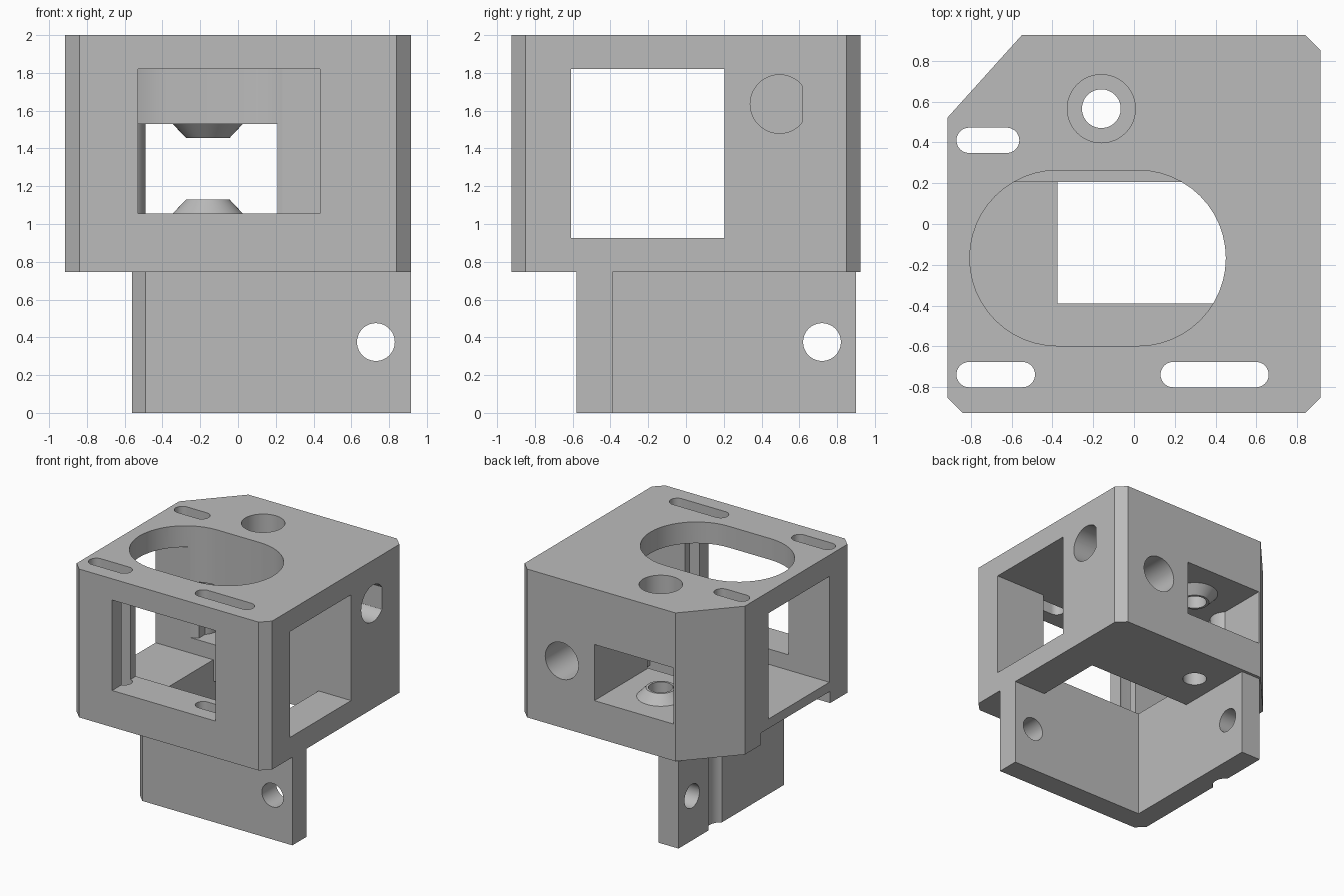
import bpy, bmesh, math

cube = bpy.data.objects.get("Cube")
if cube:
    bpy.data.objects.remove(cube, do_unlink=True)

grey = bpy.data.materials.new("plain grey")
grey.use_nodes = True
grey.diffuse_color = (0.5, 0.5, 0.5, 1)
grey.node_tree.nodes["Principled BSDF"].inputs["Base Color"].default_value = (0.5, 0.5, 0.5, 1)


def prism(name, outline, low, high):
    """Extrude an outline in x and y from one height to another."""
    bm = bmesh.new()
    base = bm.faces.new([bm.verts.new((x, y, low)) for x, y in outline])
    top = bmesh.ops.extrude_face_region(bm, geom=[base])["geom"]
    for v in top:
        if isinstance(v, bmesh.types.BMVert):
            v.co.z = high
    bmesh.ops.recalc_face_normals(bm, faces=bm.faces)
    mesh = bpy.data.meshes.new(name)
    bm.to_mesh(mesh)
    bm.free()
    mesh.materials.append(grey)
    ob = bpy.data.objects.new(name, mesh)
    bpy.context.collection.objects.link(ob)
    return ob


def box(name, x0, x1, y0, y1, z0, z1):
    return prism(name, [(x0, y0), (x1, y0), (x1, y1), (x0, y1)], z0, z1)


def slot(name, x0, x1, y, r, z0, z1, steps=24):
    """Upright prism with two rounded ends."""
    pts = []
    for cx, start in ((x1 - r, -math.pi / 2), (x0 + r, math.pi / 2)):
        for i in range(steps + 1):
            a = start + math.pi * i / steps
            pts.append((cx + r * math.cos(a), y + r * math.sin(a)))
    return prism(name, pts, z0, z1)


def cone(name, x, y, r0, r1, z0, z1, steps=48):
    bm = bmesh.new()
    bmesh.ops.create_cone(bm, cap_ends=True, segments=steps, radius1=r0, radius2=r1, depth=z1 - z0)
    bmesh.ops.translate(bm, verts=bm.verts, vec=(x, y, (z0 + z1) / 2))
    mesh = bpy.data.meshes.new(name)
    bm.to_mesh(mesh)
    bm.free()
    mesh.materials.append(grey)
    ob = bpy.data.objects.new(name, mesh)
    bpy.context.collection.objects.link(ob)
    return ob


def bore(axis, u, z, r, start, end, flat=None):
    """Horizontal round cutter along x or y, with an optional flat side."""
    pts = []
    for i in range(48):
        a = math.tau * i / 48
        p = u + r * math.cos(a)
        pts.append((min(p, flat) if flat else p, z + r * math.sin(a)))
    ob = prism("bore_cutter", pts, start, end)
    for v in ob.data.vertices:
        p, q, d = v.co
        v.co = (d, p, q) if axis == "x" else (p, d, q)
    bm = bmesh.new()
    bm.from_mesh(ob.data)
    bmesh.ops.remove_doubles(bm, verts=bm.verts, dist=1e-5)
    bmesh.ops.dissolve_limit(bm, angle_limit=0.001, verts=bm.verts, edges=bm.edges)
    bmesh.ops.recalc_face_normals(bm, faces=bm.faces)
    bm.to_mesh(ob.data)
    bm.free()
    return ob


def combine(target, other, operation):
    mod = target.modifiers.new("shape", "BOOLEAN")
    mod.operation = operation
    mod.solver = "EXACT"
    mod.object = other
    bpy.context.view_layer.update()
    graph = bpy.context.evaluated_depsgraph_get()
    mesh = bpy.data.meshes.new_from_object(target.evaluated_get(graph))
    target.modifiers.clear()
    target.data = mesh
    bpy.data.objects.remove(other, do_unlink=True)


# Main block with chamfered corners and one large cut corner
block = prism("bracket_housing", [
    (-0.84, -0.925), (0.84, -0.925), (0.915, -0.85), (0.915, 0.85), (0.84, 0.925),
    (-0.55, 0.925), (-0.915, 0.52), (-0.915, -0.85)], 0.745, 2)

# Lower mounting flange, L-shaped in plan
flange = prism("flange", [
    (-0.56, -0.51), (-0.49, -0.58), (0.915, -0.58), (0.915, -0.39),
    (-0.375, -0.39), (-0.375, 0.9), (-0.56, 0.9)], 0, 0.8)
combine(block, flange, "UNION")

# Cavity, windows, floor opening, rear compartment and underside channel
for lim in (
        (-1, 1, -0.61, 0.205, 0.925, 1.82),
        (-0.53, 0.435, -1, -0.5, 1.055, 1.82),
        (-0.375, 0.61, -0.39, 0.205, 0.7, 1),
        (-0.53, 0.21, 0.1, 1, 1.055, 1.53),
        (-1, -0.56, -0.62, 0.305, 0.7, 0.845)):
    combine(block, box("cutter", *lim), "DIFFERENCE")

# Large rounded opening in the top
combine(block, slot("cutter", -0.805, 0.45, -0.167, 0.43, 1.055, 2.1), "DIFFERENCE")

# Rounded wall round the rear slot, and conical bosses on the axle
AX, AY = -0.16, 0.565
combine(block, cone("slot_wall", -0.62, 0.41, 0.13, 0.13, 1.04, 1.55), "UNION")
combine(block, cone("lower_boss", AX, AY, 0.2, 0.115, 1.04, 1.13), "UNION")
combine(block, cone("upper_boss", AX, AY, 0.115, 0.2, 1.455, 1.545), "UNION")

# Axle hole with wide upper bore, and groove in the flange
combine(block, cone("cutter", AX, AY, 0.095, 0.095, 0.5, 2.1), "DIFFERENCE")
combine(block, cone("cutter", AX, AY, 0.167, 0.167, 1.61, 2.1), "DIFFERENCE")
combine(block, cone("cutter", -0.62, 0.41, 0.11, 0.11, -0.1, 0.745), "DIFFERENCE")

# Mounting slots running through the full height
for x0, x1, y in ((-0.87, -0.485, -0.738), (0.13, 0.66, -0.738), (-0.87, -0.562, 0.41)):
    combine(block, slot("cutter", x0, x1, y, 0.062, 0.5, 2.1), "DIFFERENCE")

# Horizontal bores in the flange, right side and back
for args in (
        ("y", 0.73, 0.375, 0.1, -0.7, -0.3),
        ("x", 0.72, 0.375, 0.1, -0.7, -0.3),
        ("x", 0.495, 1.635, 0.155, 0.3, 1, 0.615),
        ("y", 0.515, 1.31, 0.155, 0.35, 1)):
    combine(block, bore(*args), "DIFFERENCE")

bpy.ops.object.select_all(action="DESELECT")
block.select_set(True)
bpy.context.view_layer.objects.active = block
bpy.ops.object.shade_smooth_by_angle(angle=math.radians(25))
